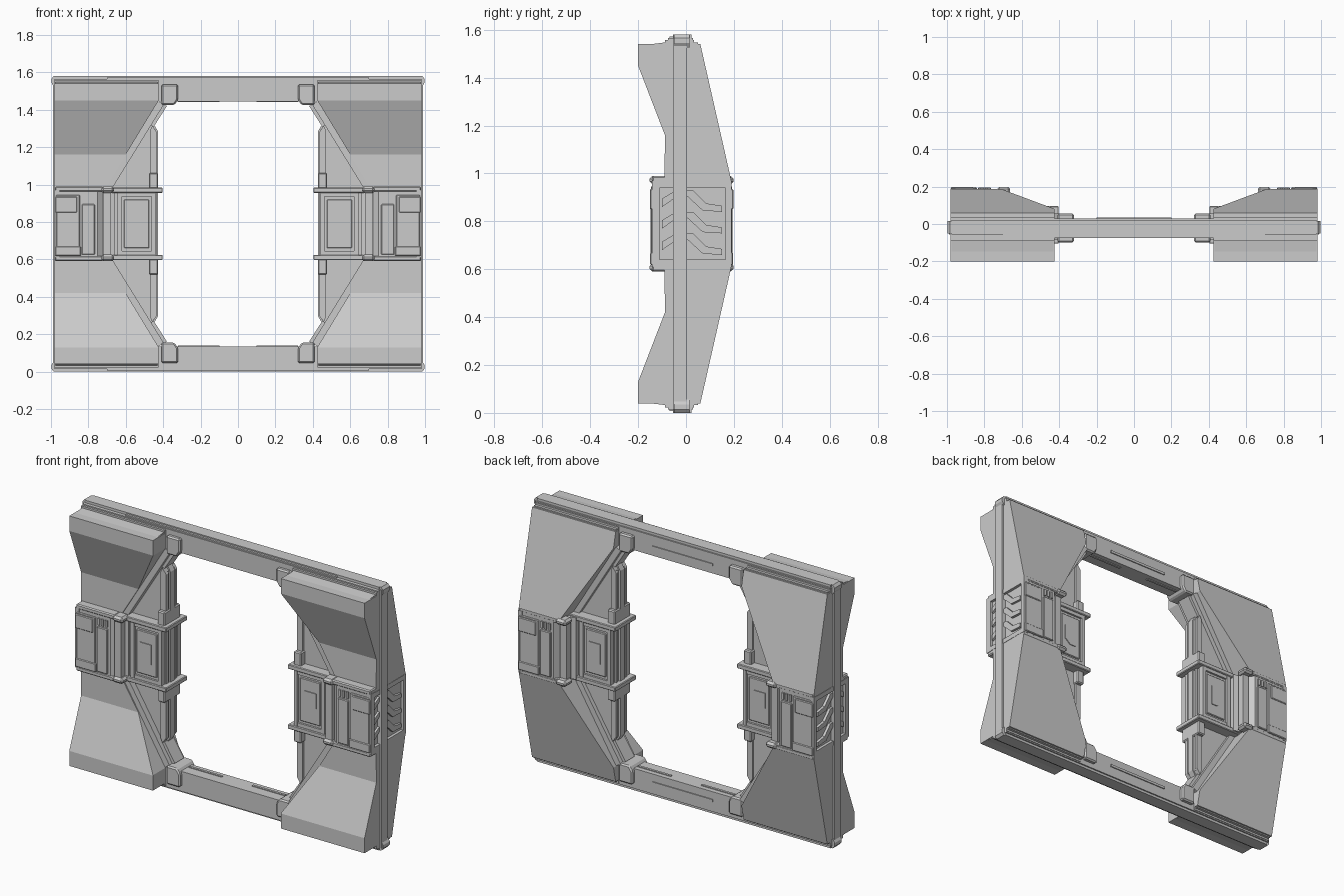
import bpy, bmesh
from mathutils import Vector, Matrix

if "Cube" in bpy.data.objects:
    bpy.data.objects.remove(bpy.data.objects["Cube"])

MID = 0.79   # every part is modelled around the mid height, then mirrored in x and z


def finish(name, bm, mirror, bevel=0):
    bmesh.ops.recalc_face_normals(bm, faces=bm.faces)
    me = bpy.data.meshes.new(name)
    bm.to_mesh(me)
    bm.free()
    ob = bpy.data.objects.new(name, me)
    ob.location.z = MID
    bpy.context.collection.objects.link(ob)
    if bevel:
        b = ob.modifiers.new("bevel", 'BEVEL')
        b.width, b.segments = bevel, 1
    if mirror:
        m = ob.modifiers.new("mirror", 'MIRROR')
        m.use_axis = ('x' in mirror, False, 'z' in mirror)
        m.use_mirror_merge = False
    return ob


def box(name, x, y, z, mirror='x', bevel=0):
    bm = bmesh.new()
    size = [b - a for a, b in (x, y, z)]
    mid = Vector([(a + b) / 2 for a, b in (x, y, z)])
    bmesh.ops.create_cube(bm, size=1, matrix=Matrix.Translation(mid) @ Matrix.Diagonal((*size, 1)))
    return finish(name, bm, mirror, bevel)


def prism(name, pts, axis, lo, hi, mirror='x', cut=None, bevel=0):
    """Extrude a 2D profile along an axis; cut = (point, outward normal) trims it."""
    put = {'x': lambda p, t: (t, p[0], p[1]),
           'y': lambda p, t: (p[0], t, p[1]),
           'z': lambda p, t: (p[0], p[1], t)}[axis]
    bm = bmesh.new()
    a = [bm.verts.new(put(p, lo)) for p in pts]
    b = [bm.verts.new(put(p, hi)) for p in pts]
    n = len(pts)
    bm.faces.new(a)
    bm.faces.new(b[::-1])
    for i in range(n):
        bm.faces.new((a[i], a[(i + 1) % n], b[(i + 1) % n], b[i]))
    if cut:
        bmesh.ops.bisect_plane(bm, geom=bm.verts[:] + bm.edges[:] + bm.faces[:],
                               plane_co=cut[0], plane_no=cut[1], clear_outer=True)
        bmesh.ops.holes_fill(bm, edges=[e for e in bm.edges if e.is_boundary], sides=0)
    return finish(name, bm, mirror, bevel)


# top and bottom beams with ridge strips and slots
box("beam", (-.98, .98), (-.075, .03), (.655, .775), 'z')
box("beam_ridge", (-.975, .975), (-.055, .022), (.77, .79), 'z')
box("beam_ridge_strip", (-.7, .7), (-.068, -.05), (.77, .783), 'z')
box("beam_end_sleeve", (.425, .98), (-.088, .034), (.70, .768), 'xz')
box("beam_back_slot", (-.2, .2), (.028, .036), (.70, .715), 'z')
box("beam_inner_slot", (.1, .32), (-.012, .002), (.65, .66), 'xz')

# outer edge spine and corner caps
box("edge_spine", (.94, .99), (-.055, .005), (-.775, .775))
prism("corner_cap", [(.945, .79), (.985, .79), (.998, .775), (.998, .755), (.985, .735), (.945, .735)],
      'y', -.05, .015, 'xz')

# flared armour wings, cut along the diagonal
slope = Vector((-.46, 0, -.28))
prism("wing", [(-.09, .17), (-.088, .37), (-.2, .66), (-.2, .75), (.06, .75), (.187, .19), (.187, .17)],
      'x', .425, .98, 'xz', ((.43, 0, .65), slope))
prism("wing_foot", [(-.19, .745), (-.09, .757), (.05, .757), (.05, .745)], 'x', .43, .975, 'xz')

# diagonal trim between wing and recessed web
prism("diagonal_trim", [(.435, .66), (.395, .64), (.685, .17), (.73, .17)], 'y', -.082, .055, 'xz')
prism("diagonal_trim_core", [(.43, .65), (.38, .63), (.45, .52), (.50, .54)], 'y', -.055, .03, 'xz')

# recessed web and inner column
prism("inner_web", [(.44, .50), (.465, .535), (.74, .1), (.74, -.1), (.465, -.535), (.44, -.50)],
      'y', -.045, .03)
prism("inner_column", [(.428, .495), (.455, .54), (.475, .51), (.475, -.51), (.455, -.54), (.428, -.495)],
      'y', -.028, .012)
for side, y in (("front", (-.062, -.04)), ("back", (.025, .042))):
    prism("column_edge_" + side, [(.434, .49), (.458, .525), (.47, .5), (.47, -.5), (.458, -.525), (.434, -.49)],
          'y', *y)

# corner brackets of the opening
prism("corner_bracket", [(.41, .745), (.32, .745), (.32, .665), (.34, .635), (.41, .635)],
      'y', -.098, .055, 'xz', bevel=.008)

# side module body
prism("module_body", [(.965, -.138), (.75, -.138), (.70, -.10), (.66, -.095), (.66, .10), (.70, .11),
                      (.75, .185), (.965, .185)], 'z', -.185, .185)
box("module_inner_body", (.445, .68), (-.085, .075), (-.17, .17))
box("module_collar", (.72, .978), (-.142, .188), (.172, .2), 'xz', .006)

# rails and clamps around the inner module
box("module_rail", (.403, .73), (-.105, .095), (.166, .194), 'xz', .004)
box("rail_clamp", (.428, .477), (-.085, .065), (.17, .272), 'xz', .006)

# plates on the front and back of the module, stacked outward from each face
for side, s, inner, outer in (("front", -1, -.085, -.138), ("back", 1, .075, .185)):
    def layer(base, h):
        return tuple(sorted((base - s * .02, base + s * h)))
    box("inner_frame_side_" + side, (.44, .462), layer(inner, .014), (-.17, .17))
    box("inner_frame_side_b_" + side, (.62, .645), layer(inner, .014), (-.17, .17))
    box("inner_frame_bar_" + side, (.45, .64), layer(inner, .012), (.145, .17), 'xz')
    box("inner_plate_" + side, (.475, .61), layer(inner, .008), (-.13, .13), bevel=.004)
    prism("inner_notch_" + side, [(.51, .06), (.585, .06), (.585, -.03), (.55, -.06), (.51, -.06)],
          'y', *layer(inner, .013))
    box("post_" + side, (.68, .722), layer(outer - s * (.02 if s < 0 else .045), .022), (-.185, .185))
    box("post_cap_" + side, (.662, .732), tuple(sorted((outer - s * .06, outer + s * .014))),
        (.165, .2), 'xz', .012)
    box("outer_plate_" + side, (.845, .972), layer(outer, .008), (-.17, .155), bevel=.004)
    box("outer_plate_lip_" + side, (.86, .978), layer(outer, .013), (.06, .145), bevel=.004)
    box("outer_plate_foot_" + side, (.84, .978), layer(outer, .012), (-.172, -.12), bevel=.004)
    box("outer_strip_" + side, (.765, .835), layer(outer, .010), (-.165, .105), bevel=.004)
    for i in range(3):
        x = .768 + i * .025
        box(f"strip_tooth_{side}_{i}", (x, x + .014), layer(outer, .008), (.115, .155))

# framed louvre panel on the outer end
for y in ((-.142, -.11), (.165, .19)):
    box("end_frame_post", (.955, .982), y, (-.18, .18))
box("end_frame_bar", (.955, .982), (-.13, .18), (.15, .178), 'xz')
for i, dz in enumerate((.085, -.005, -.095)):
    prism(f"end_louvre_{i}", [(.005, dz + .055), (.03, dz + .055), (.085, dz), (.15, dz - .01),
                              (.15, dz - .035), (.07, dz - .03), (.005, dz + .03)], 'x', .955, .98)
    prism(f"end_louvre_front_{i}", [(-.1, dz + .02), (-.05, dz + .05), (-.05, dz + .02), (-.1, dz - .015)],
          'x', .955, .977)
